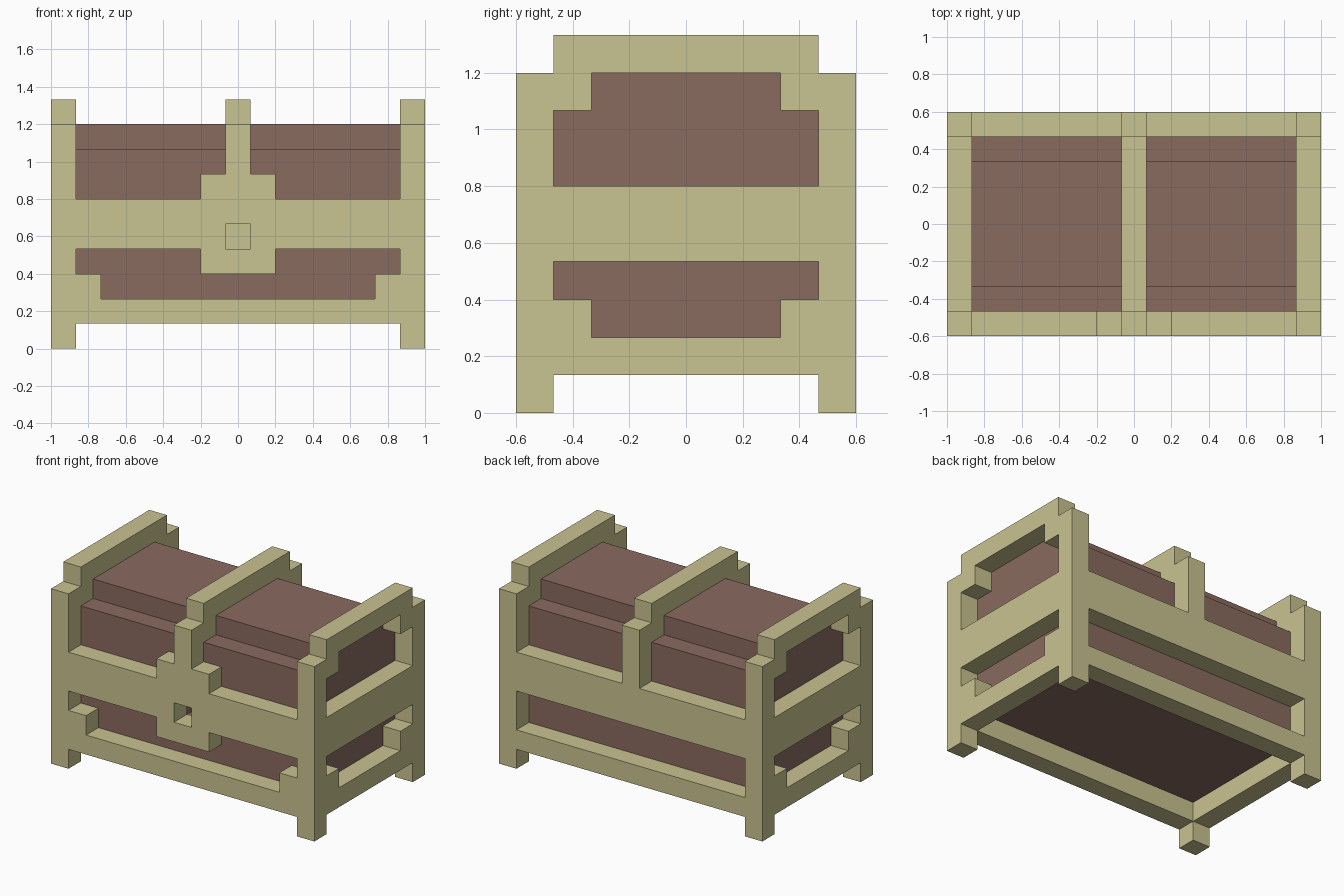
import bpy, bmesh, math
from mathutils import Vector

if "Cube" in bpy.data.objects:
    bpy.data.objects.remove(bpy.data.objects["Cube"])

U = 2 / 15                      # one block; the chest is 15 x 9 x 10 blocks
W, D = 15, 9


def material(name, color):
    m = bpy.data.materials.new(name)
    m.diffuse_color = (*color, 1)
    m.use_nodes = True
    m.node_tree.nodes["Principled BSDF"].inputs["Base Color"].default_value = m.diffuse_color
    return m


TRIM = material("pale olive trim", (0.584, 0.546, 0.283))
WOOD = material("dusty brown wood", (0.254, 0.147, 0.117))


def cells(boxes):
    """Unit cells covered by boxes given as (x0, x1, y0, y1, z0, z1)."""
    return {(x, y, z) for x0, x1, y0, y1, z0, z1 in boxes
            for x in range(x0, x1) for y in range(y0, y1) for z in range(z0, z1)}


def part(name, mat, boxes, cut=()):
    """One clean solid: the outer faces of the boxes minus the cut boxes."""
    solid = cells(boxes) - cells(cut)
    bm = bmesh.new()
    for c in solid:
        for axis in range(3):
            for s in (0, 1):
                n = list(c)
                n[axis] += 2 * s - 1
                if tuple(n) in solid:
                    continue
                a, b = (axis + 1) % 3, (axis + 2) % 3
                quad = []
                for da, db in ((0, 0), (1, 0), (1, 1), (0, 1)):
                    p = Vector(c)
                    p[axis] += s
                    p[a] += da
                    p[b] += db
                    quad.append(bm.verts.new(((p.x - W / 2) * U, (p.y - D / 2) * U, p.z * U)))
                bm.faces.new(quad if s else quad[::-1])
    bmesh.ops.remove_doubles(bm, verts=bm.verts, dist=1e-4)
    bmesh.ops.dissolve_limit(bm, angle_limit=math.radians(1), verts=bm.verts, edges=bm.edges)
    me = bpy.data.meshes.new(name)
    bm.to_mesh(me)
    bm.free()
    me.materials.append(mat)
    ob = bpy.data.objects.new(name, me)
    bpy.context.collection.objects.link(ob)
    return ob


# corner posts with feet
for x, xn in ((0, "left"), (14, "right")):
    for y, yn in ((0, "front"), (8, "back")):
        part(f"{yn}_{xn}_post", TRIM, [(x, x + 1, y, y + 1, 0, 9)])

# end frames: three rails with stepped corners
for x, xn in ((0, "left"), (14, "right")):
    rails = [(x, x + 1, 1, 8, z0, z1) for z0, z1 in ((1, 2), (4, 6), (9, 10))]
    steps = [(x, x + 1, y, y + 1, z, z + 1) for y in (1, 7) for z in (2, 8)]
    part(f"{xn}_end_frame", TRIM, rails + steps)

# front frame with corner steps, lock plate and keyhole
keyhole = (7, 8, 0, 2, 4, 5)
part("front_frame_and_lock", TRIM,
     [(1, 14, 0, 1, 1, 2), (1, 14, 0, 1, 4, 6), (6, 9, 0, 1, 3, 7),
      (1, 2, 0, 1, 2, 3), (13, 14, 0, 1, 2, 3)], [keyhole])

# block seen at the bottom of the keyhole
lock_core = (7, 8, 2, 3, 4, 5)
part("lock_core", TRIM, [lock_core])

# back frame
part("back_frame", TRIM, [(1, 14, 8, 9, 1, 2), (1, 14, 8, 9, 4, 6)])

# centre strap arching over the lid
strap_steps = [(7, 8, 1, 2, 8, 9), (7, 8, 7, 8, 8, 9)]
part("centre_strap", TRIM,
     [(7, 8, 0, 1, 7, 9), (7, 8, 8, 9, 6, 9), (7, 8, 1, 8, 9, 10)] + strap_steps)

# wooden body and stepped lid
part("chest_body", WOOD, [(1, 14, 1, 8, 2, 5)], [keyhole, lock_core])
part("chest_lid", WOOD, [(1, 14, 1, 8, 5, 8), (1, 14, 2, 7, 8, 9)])
